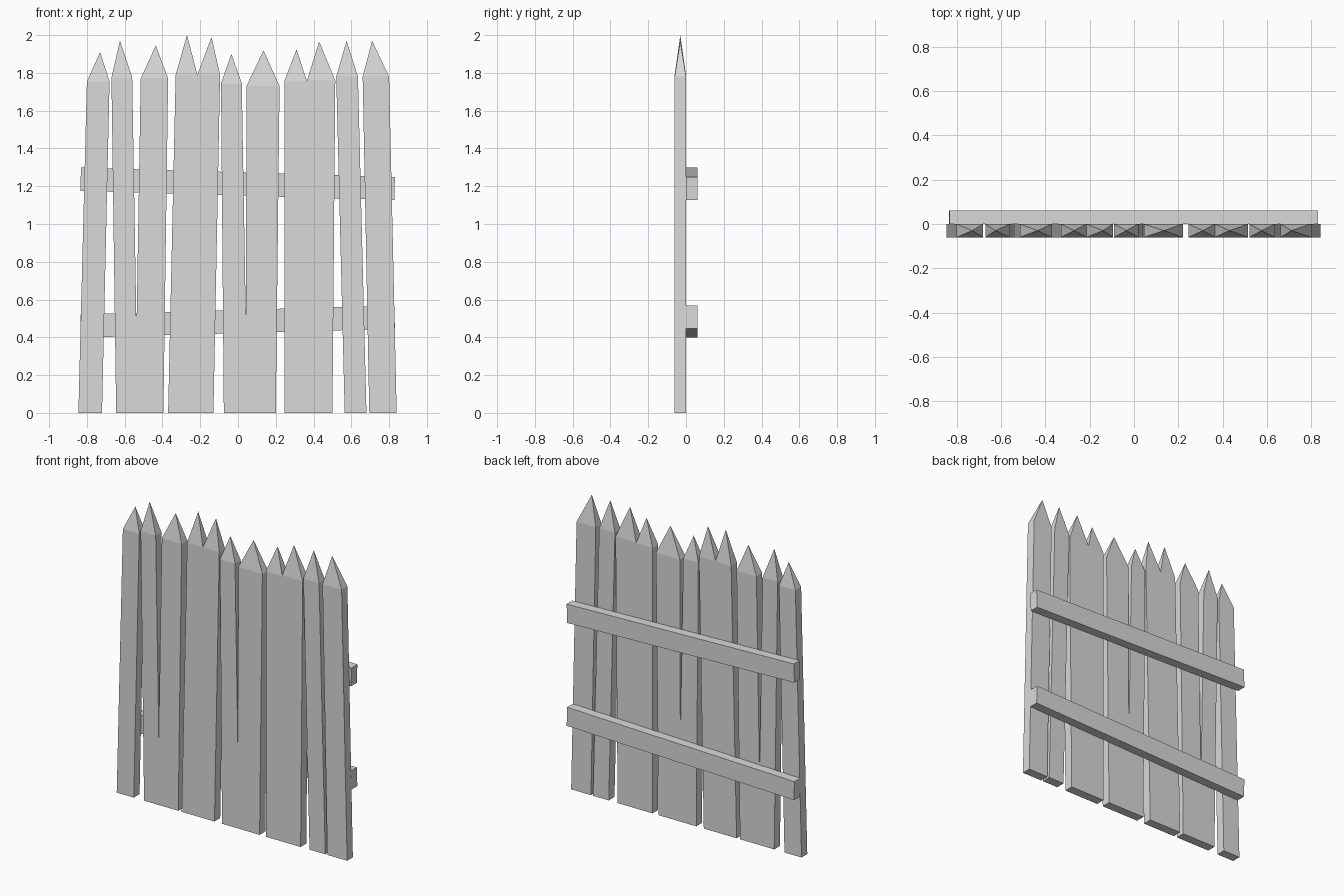
import bpy
import bmesh

default_cube = bpy.data.objects.get("Cube")
if default_cube:
    bpy.data.objects.remove(default_cube, do_unlink=True)

DEPTH = 0.06  # thickness of planks and rails


def make_material(name, colour):
    material = bpy.data.materials.new(name)
    material.use_nodes = True
    material.diffuse_color = colour
    shader = next(n for n in material.node_tree.nodes if n.type == "BSDF_PRINCIPLED")
    shader.inputs["Base Color"].default_value = colour
    return material


grey = make_material("light_grey", (0.7, 0.7, 0.7, 1))


def finish(name, mesh_data):
    """Turn the bmesh into a grey, flat shaded object."""
    bmesh.ops.recalc_face_normals(mesh_data, faces=mesh_data.faces[:])
    mesh = bpy.data.meshes.new(name)
    mesh_data.to_mesh(mesh)
    mesh_data.free()
    mesh.materials.append(grey)
    part = bpy.data.objects.new(name, mesh)
    bpy.context.collection.objects.link(part)
    return part


def prism(outline, front, back):
    """Four sided block from an x-z outline; returns bmesh and its vertex rings."""
    bm = bmesh.new()
    rings = [[bm.verts.new((x, y, z)) for x, z in outline] for y in (front, back)]
    for ring in rings:
        bm.faces.new(ring)
    for i in range(len(outline)):
        j = (i + 1) % len(outline)
        bm.faces.new((rings[0][i], rings[0][j], rings[1][j], rings[1][i]))
    return bm


def add_plank(name, foot_left, foot_right, top_left, top_right, shoulder, tip_x, tip_z):
    outline = [(foot_left, 0), (foot_right, 0), (top_right, shoulder), (top_left, shoulder)]
    bm = prism(outline, -DEPTH, 0)
    # Raise the top face into a four sided point
    top = next(f for f in bm.faces if all(v.co.z > 1 for v in f.verts))
    point = bmesh.ops.poke(bm, faces=[top])["verts"][0]
    point.co = (tip_x, -DEPTH / 2, tip_z)
    finish(name, bm)


def add_rail(name, left, right, left_z, right_z, height):
    lean = (left_z - right_z) / (right - left) * height / 2
    outline = [(left - lean, left_z - height / 2), (right - lean, right_z - height / 2),
               (right + lean, right_z + height / 2), (left + lean, left_z + height / 2)]
    finish(name, prism(outline, 0, DEPTH))


# Planks: foot left, foot right, top left, top right, shoulder, tip x, tip z
planks = [
    (-.845, -.72, -.80, -.68, 1.755, -.73, 1.91),
    (-.645, -.53, -.67, -.56, 1.775, -.625, 1.97),
    (-.545, -.395, -.515, -.37, 1.77, -.435, 1.945),
    (-.37, -.25, -.33, -.215, 1.79, -.27, 2),
    (-.25, -.13, -.215, -.095, 1.79, -.14, 1.99),
    (-.075, .05, -.09, .02, 1.745, -.035, 1.9),
    (.04, .2, .045, .22, 1.73, .135, 1.92),
    (.245, .365, .245, .365, 1.755, .31, 1.925),
    (.365, .5, .365, .515, 1.76, .43, 1.965),
    (.565, .68, .52, .635, 1.78, .575, 1.97),
    (.695, .84, .66, .8, 1.78, .71, 1.97),
]
for number, sizes in enumerate(planks, start=1):
    add_plank(f"plank_{number}", *sizes)

# Crooked rails across the back
add_rail("upper_rail", -.833, .829, 1.237, 1.188, .123)
add_rail("lower_rail", -.833, .829, .46, .507, .123)
